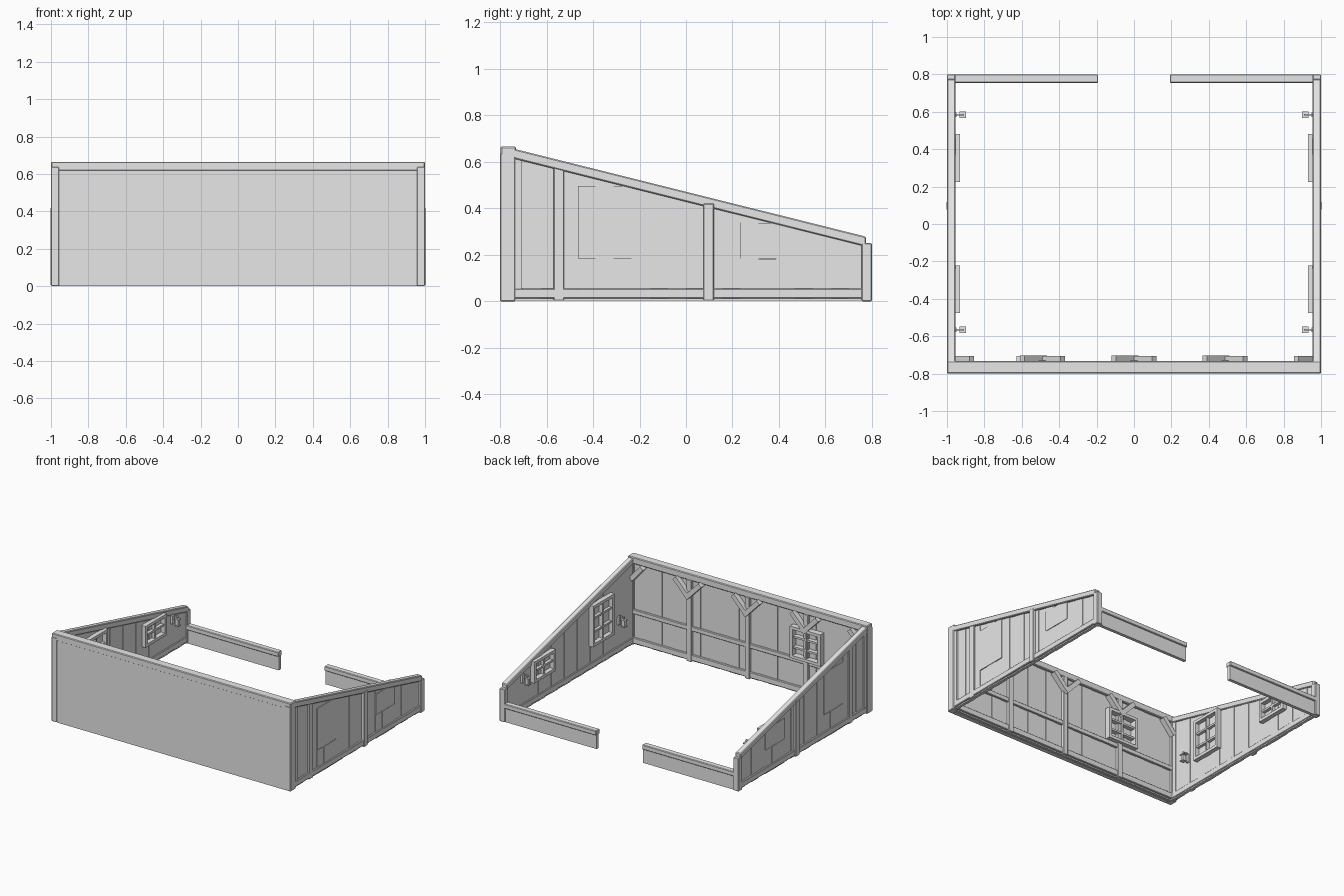
import bpy, bmesh, math
from mathutils import Vector, Matrix

if "Cube" in bpy.data.objects:
    bpy.data.objects.remove(bpy.data.objects["Cube"])

mat = bpy.data.materials.new("plain_grey")
mat.diffuse_color = (0.8, 0.8, 0.8, 1)
mat.use_nodes = True
mat.node_tree.nodes["Principled BSDF"].inputs["Base Color"].default_value = mat.diffuse_color


def roof(y):
    """Height of the sloping wall top at depth y."""
    return 0.655 - 0.2497 * (y + 0.735)


def box(x0, x1, y0, y1, z0, z1, z2=None):
    """Box corners; z2 is the top height at y1 when the top slopes."""
    z2 = z1 if z2 is None else z2
    return [Vector(p) for p in (
        (x0, y0, z0), (x1, y0, z0), (x1, y1, z0), (x0, y1, z0),
        (x0, y0, z1), (x1, y0, z1), (x1, y1, z2), (x0, y1, z2))]


def bar(xa, za, xb, zb, w, y0, y1):
    """Slanted timber in the xz plane."""
    d = Vector((xb - xa, 0, zb - za))
    m = Matrix.Translation((xa, 0, za)) @ Matrix.Rotation(-math.atan2(d.z, d.x), 4, 'Y')
    return [m @ p for p in box(0, d.length, y0, y1, -w / 2, w / 2)]


def part(name, solids, side=1, bevel=0.0):
    bm = bmesh.new()
    for pts in solids:
        v = [bm.verts.new((p.x * side, p.y, p.z)) for p in pts]
        for f in ((0, 3, 2, 1), (4, 5, 6, 7), (0, 1, 5, 4),
                  (1, 2, 6, 5), (2, 3, 7, 6), (3, 0, 4, 7)):
            bm.faces.new([v[i] for i in f])
    bmesh.ops.recalc_face_normals(bm, faces=bm.faces[:])
    me = bpy.data.meshes.new(name)
    bm.to_mesh(me)
    bm.free()
    me.materials.append(mat)
    ob = bpy.data.objects.new(name, me)
    bpy.context.collection.objects.link(ob)
    if bevel:
        b = ob.modifiers.new("worn_edges", 'BEVEL')
        b.width, b.segments = bevel, 1
    return ob


def window(u0, u1, z0, z1, rows, place):
    """Frame and glazing bars; place(u0, u1, depth, z0, z1) lays each bar on a wall."""
    w, g = 0.022, 0.014
    bars = [place(u0, u0 + w, 0.026, z0, z1), place(u1 - w, u1, 0.026, z0, z1),
            place(u0 + w, u1 - w, 0.026, z0, z0 + w), place(u0 + w, u1 - w, 0.026, z1 - w, z1)]
    c = (u0 + u1) / 2
    bars.append(place(c - g / 2, c + g / 2, 0.018, z0 + w, z1 - w))
    for i in range(1, rows):
        z = z0 + (z1 - z0) * i / rows
        bars.append(place(u0 + w, u1 - w, 0.015, z - g / 2, z + g / 2))
    return bars


def on_side(u0, u1, d, z0, z1):
    return box(0.956 - d, 0.97, u0, u1, z0, z1)


def on_front(u0, u1, d, z0, z1):
    return box(u0, u1, -0.755, -0.733 + d, z0, z1)


# Side walls, mirrored
step = 0.078
for side, tag in ((1, "right"), (-1, "left")):
    planks = []
    for i in range(20):
        y0 = -0.78 + i * step
        y1 = min(y0 + step, 0.775)
        o = 0.003 * (i % 2)
        planks.append(box(0.962 + o, 0.982 + o, y0, y1, 0.003,
                          roof(y0) - 0.02, roof(y1) - 0.02))
    part(tag + "_wall_planks", planks, side)

    # Sloping top beam and floor rail
    part(tag + "_top_beam", [[
        Vector((x, y, roof(y) - t)) for t in (0.043, 0)
        for x, y in ((0.955, -0.745), (0.999, -0.745), (0.999, 0.775), (0.955, 0.775))]],
        side, 0.005)
    part(tag + "_floor_rail", [box(0.957, 0.996, -0.74, 0.76, 0.012, 0.055)], side, 0.004)

    # Upright posts
    part(tag + "_front_corner_post", [box(0.955, 1.0, -0.8, -0.735, 0, 0.638)], side, 0.004)
    part(tag + "_corner_batten", [box(0.975, 0.994, -0.735, -0.708, 0.01, 0.612)], side)
    part(tag + "_back_corner_post", [box(0.955, 1.0, 0.755, 0.8, 0, 0.25)], side, 0.004)
    part(tag + "_middle_posts", [
        box(0.975, 0.996, -0.57, -0.525, 0.003, 0.58, 0.57),
        box(0.975, 1.002, 0.075, 0.12, 0.003, 0.42)], side, 0.003)

    # Boards closing the windows outside, with short planks below
    boards = []
    for y0, y1, z1 in ((-0.465, -0.235, 0.497), (0.235, 0.465, 0.338)):
        boards.append(box(0.975, 0.989, y0, y1, 0.185, z1,
                          min(z1, roof(y1) - 0.02)))
        for k in range(3):
            a = y0 + k * (y1 - y0) / 3
            boards.append(box(0.975, 0.987 + 0.002 * (k % 2), a, a + (y1 - y0) / 3,
                              0.003, 0.18))
    part(tag + "_window_boards", boards, side)

    # Windows on the inside
    part(tag + "_large_window", window(-0.475, -0.222, 0.185, 0.495, 3, on_side), side)
    part(tag + "_small_window", window(0.225, 0.48, 0.18, 0.342, 2, on_side), side)

    # Wall lanterns: bracket, cage and cap
    lamps = []
    for y in (-0.565, 0.585):
        lamps += [box(0.948, 0.965, y - 0.012, y + 0.012, 0.22, 0.28),
                  box(0.91, 0.955, y - 0.004, y + 0.004, 0.283, 0.291),
                  box(0.911, 0.919, y - 0.004, y + 0.004, 0.268, 0.29),
                  box(0.903, 0.927, y - 0.012, y + 0.012, 0.222, 0.26),
                  box(0.898, 0.932, y - 0.017, y + 0.017, 0.26, 0.268),
                  box(0.898, 0.932, y - 0.017, y + 0.017, 0.214, 0.222)]
    part(tag + "_lanterns", lamps, side)

    # Low back wall with a wider cap
    part(tag + "_back_low_wall", [box(0.195, 0.96, 0.766, 0.79, 0, 0.115)], side)
    part(tag + "_back_wall_cap", [box(0.192, 0.985, 0.755, 0.8, 0.105, 0.14)], side, 0.004)

# Front wall: smooth outside panel, planks inside
part("front_panel", [box(-0.956, 0.956, -0.797, -0.765, 0, 0.64)])
inner = []
n = 24
for i in range(n):
    x0 = -0.965 + i * 1.93 / n
    inner.append(box(x0, x0 + 1.93 / n, -0.775, -0.752 + 0.003 * (i % 2), 0.003, 0.64))
part("front_inner_planks", inner)
part("front_top_beam", [box(-1, 1, -0.798, -0.732, 0.615, 0.665)], 1, 0.005)
part("front_rails", [box(-0.96, 0.96, -0.76, -0.735, 0.012, 0.055),
                     box(-0.96, 0.96, -0.76, -0.735, 0.235, 0.268)], 1, 0.003)

# Front wall posts with forked braces, and half braces in the corners
for x, tag in ((-0.49, "left"), (0, "middle"), (0.487, "right")):
    part(tag + "_front_post", [box(x - 0.02, x + 0.02, -0.76, -0.728, 0.003, 0.62)], 1, 0.003)
    part(tag + "_forked_brace", [bar(x - s * 0.012, 0.49, x + s * 0.108, 0.615, 0.034,
                                     -0.745, -0.704 - 0.002 * (s > 0)) for s in (-1, 1)])
for side, tag in ((1, "right"), (-1, "left")):
    part(tag + "_corner_brace",
         [bar(0.96, 0.505, 0.867, 0.612, 0.034, -0.745, -0.705)], side)

# Front wall window
part("front_window", window(-0.628, -0.372, 0.27, 0.51, 3, on_front))
